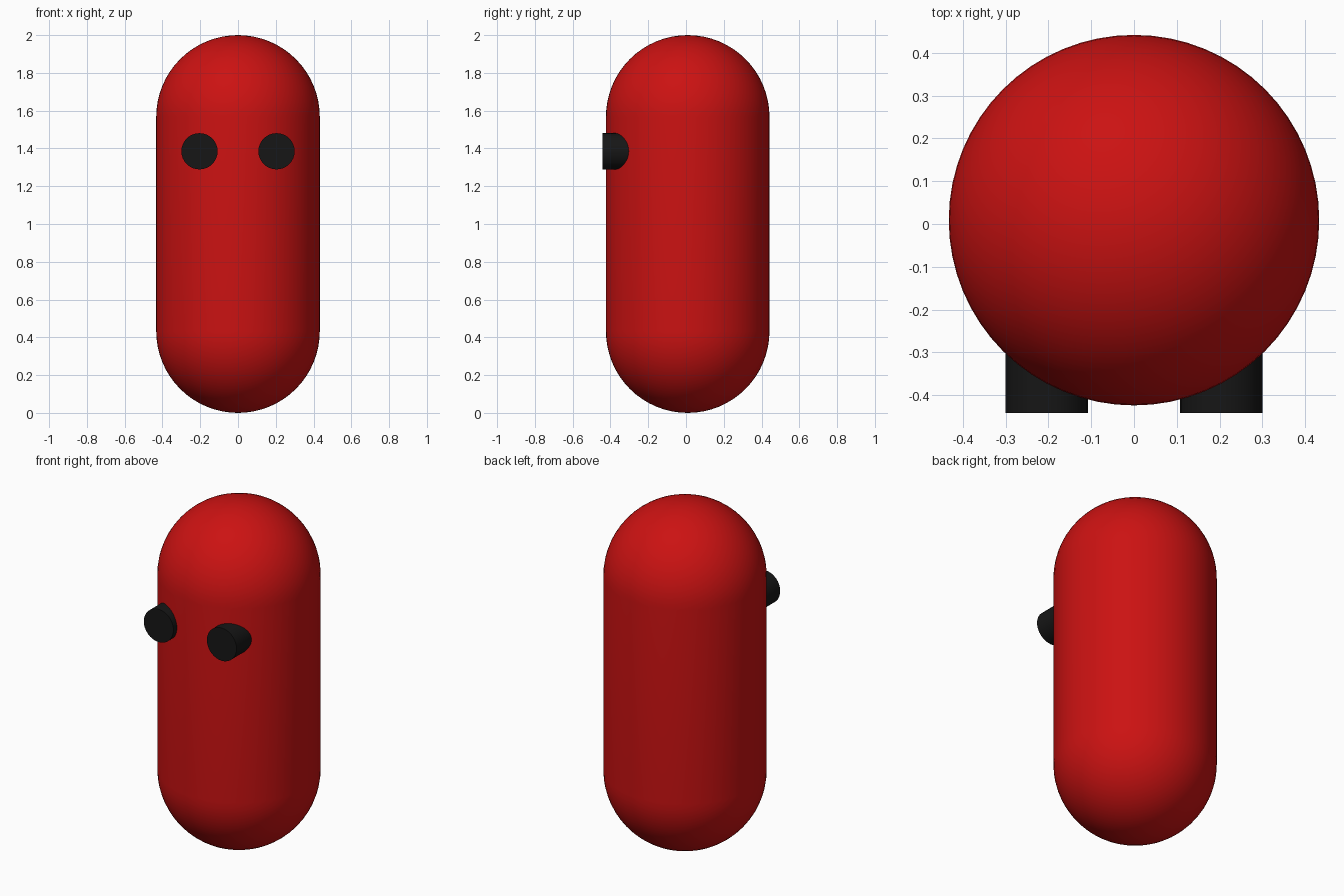
import bpy, bmesh
from math import sin, cos, pi, radians
from mathutils import Matrix

if "Cube" in bpy.data.objects:
    bpy.data.objects.remove(bpy.data.objects["Cube"])

R, HEIGHT, Y_BODY = 0.433, 2.0, 0.009


def material(name, color):
    m = bpy.data.materials.new(name)
    m.diffuse_color = (*color, 1)
    m.use_nodes = True
    m.node_tree.nodes["Principled BSDF"].inputs["Base Color"].default_value = m.diffuse_color
    return m


def finish(name, bm, mat):
    bmesh.ops.recalc_face_normals(bm, faces=bm.faces)
    mesh = bpy.data.meshes.new(name)
    bm.to_mesh(mesh)
    bm.free()
    mesh.materials.append(mat)
    obj = bpy.data.objects.new(name, mesh)
    bpy.context.collection.objects.link(obj)
    bpy.ops.object.select_all(action='DESELECT')
    obj.select_set(True)
    bpy.context.view_layer.objects.active = obj
    bpy.ops.object.shade_smooth_by_angle(angle=radians(35))
    return obj


red = material("body_red", (0.6, 0.006, 0.006))
black = material("eye_black", (0.008, 0.008, 0.008))

# Capsule body: lathed half profile with two hemispherical ends
steps = 16
angles = [-pi / 2 + pi / 2 * i / steps for i in range(steps + 1)]
profile = [(R * cos(a), R + R * sin(a)) for a in angles]
profile += [(r, HEIGHT - z) for r, z in reversed(profile)]
bm = bmesh.new()
verts = [bm.verts.new((r, 0, z)) for r, z in profile]
edges = [bm.edges.new(pair) for pair in zip(verts, verts[1:])]
bmesh.ops.spin(bm, geom=verts + edges, cent=(0, 0, 0), axis=(0, 0, 1),
               angle=2 * pi, steps=64, use_merge=True)
bmesh.ops.remove_doubles(bm, verts=bm.verts, dist=1e-4)
finish("body", bm, red).location.y = Y_BODY

# Eyes: short forward-facing cylinders sunk into the body
for side, x in (("left", -0.204), ("right", 0.204)):
    bm = bmesh.new()
    front, back = -0.442, -0.26
    bmesh.ops.create_cone(bm, cap_ends=True, segments=32, radius1=0.096,
                          radius2=0.096, depth=back - front,
                          matrix=Matrix.Rotation(pi / 2, 4, 'X'))
    finish(side + "_eye", bm, black).location = (x, (front + back) / 2, 1.385)
